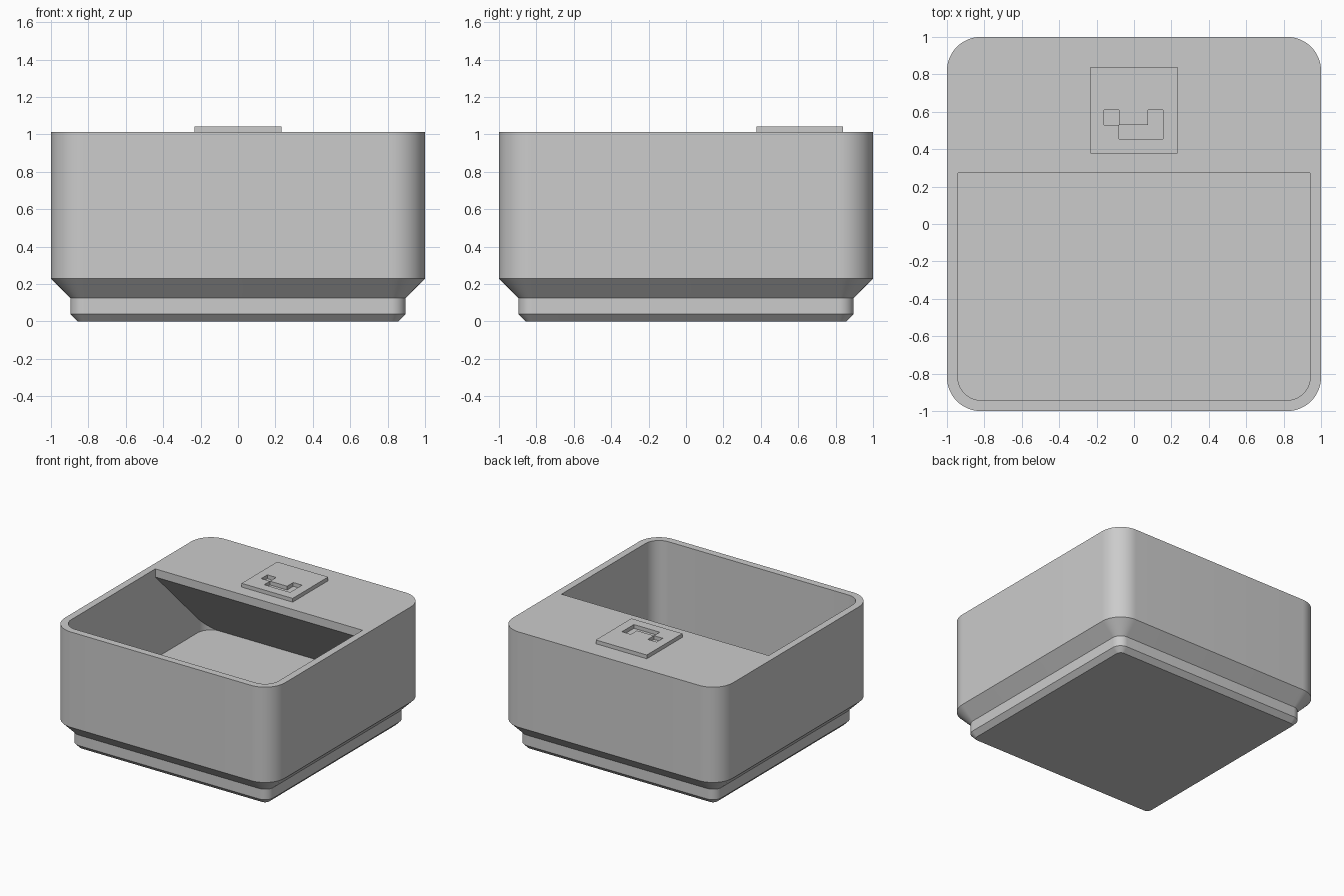
import bpy
import bmesh
import math

if "Cube" in bpy.data.objects:
    bpy.data.objects.remove(bpy.data.objects["Cube"])

grey = bpy.data.materials.new("light grey")
grey.diffuse_color = (0.6, 0.6, 0.6, 1)
grey.use_nodes = True
grey.node_tree.nodes["Principled BSDF"].inputs["Base Color"].default_value = grey.diffuse_color


def rounded_square(half, radius, z, seg=16):
    """Ring of points around a square with rounded corners."""
    ring = []
    c = half - radius
    for k, (sx, sy) in enumerate([(1, 1), (-1, 1), (-1, -1), (1, -1)]):
        for i in range(seg + 1):
            a = math.pi / 2 * (k + i / seg)
            ring.append((sx * c + radius * math.cos(a), sy * c + radius * math.sin(a), z))
    return ring


def loft(name, rings):
    """Closed solid through a stack of matching rings."""
    bm = bmesh.new()
    rows = [[bm.verts.new(p) for p in ring] for ring in rings]
    n = len(rows[0])
    for a, b in zip(rows, rows[1:]):
        for i in range(n):
            j = (i + 1) % n
            bm.faces.new((a[i], a[j], b[j], b[i]))
    bm.faces.new(rows[0][::-1])
    bm.faces.new(rows[-1])
    bmesh.ops.recalc_face_normals(bm, faces=bm.faces)
    mesh = bpy.data.meshes.new(name)
    bm.to_mesh(mesh)
    bm.free()
    mesh.materials.append(grey)
    ob = bpy.data.objects.new(name, mesh)
    bpy.context.collection.objects.link(ob)
    return ob


def cut(target, cutter):
    """Subtract the cutter from the target, then remove the cutter."""
    mod = target.modifiers.new("cut", "BOOLEAN")
    mod.operation = "DIFFERENCE"
    mod.solver = "EXACT"
    mod.object = cutter
    bpy.context.view_layer.objects.active = target
    bpy.ops.object.modifier_apply(modifier=mod.name)
    bpy.data.objects.remove(cutter)


TOP, FLOOR, INNER = 1.012, 0.277, 0.942

# bin body: stepped foot, flare and straight walls (half width, corner radius, z)
body = loft("bin_body", [rounded_square(*r) for r in [
    (0.858, 0.039, 0), (0.896, 0.077, 0.039), (0.896, 0.077, 0.125),
    (1, 0.181, 0.229), (1, 0.181, TOP)]])

# cavity, leaving a label shelf with a 45 degree underside at the back
cavity = loft("cavity", [rounded_square(INNER, 0.123, z) for z in (FLOOR, 1.1)])
profile = [(0.272, 1.3), (0.272, 0.945), (1.1, 0.117), (1.1, 1.3)]
shelf = loft("shelf", [[(x, y, z) for y, z in profile] for x in (-1.1, 1.1)])
cut(cavity, shelf)
cut(body, cavity)

# label plate with an angular pictogram recess
square = [(-0.232, 0.378), (0.232, 0.378), (0.232, 0.84), (-0.232, 0.84)]
plate = loft("label_plate", [[(x, y, z) for x, y in square] for z in (TOP - 0.004, 1.043)])
for outline in (
    [(-0.16, 0.53), (-0.08, 0.53), (-0.08, 0.61), (-0.16, 0.61)],
    [(-0.08, 0.455), (0.155, 0.455), (0.155, 0.61), (0.075, 0.61), (0.075, 0.53), (-0.08, 0.53)],
):
    recess = loft("recess", [[(x, y, z) for x, y in outline] for z in (0.9, 1.2)])
    cut(plate, recess)

# smooth the rounded corners, keep the creases
bpy.ops.object.select_all(action="DESELECT")
body.select_set(True)
bpy.context.view_layer.objects.active = body
bpy.ops.object.shade_smooth_by_angle(angle=math.radians(30))
